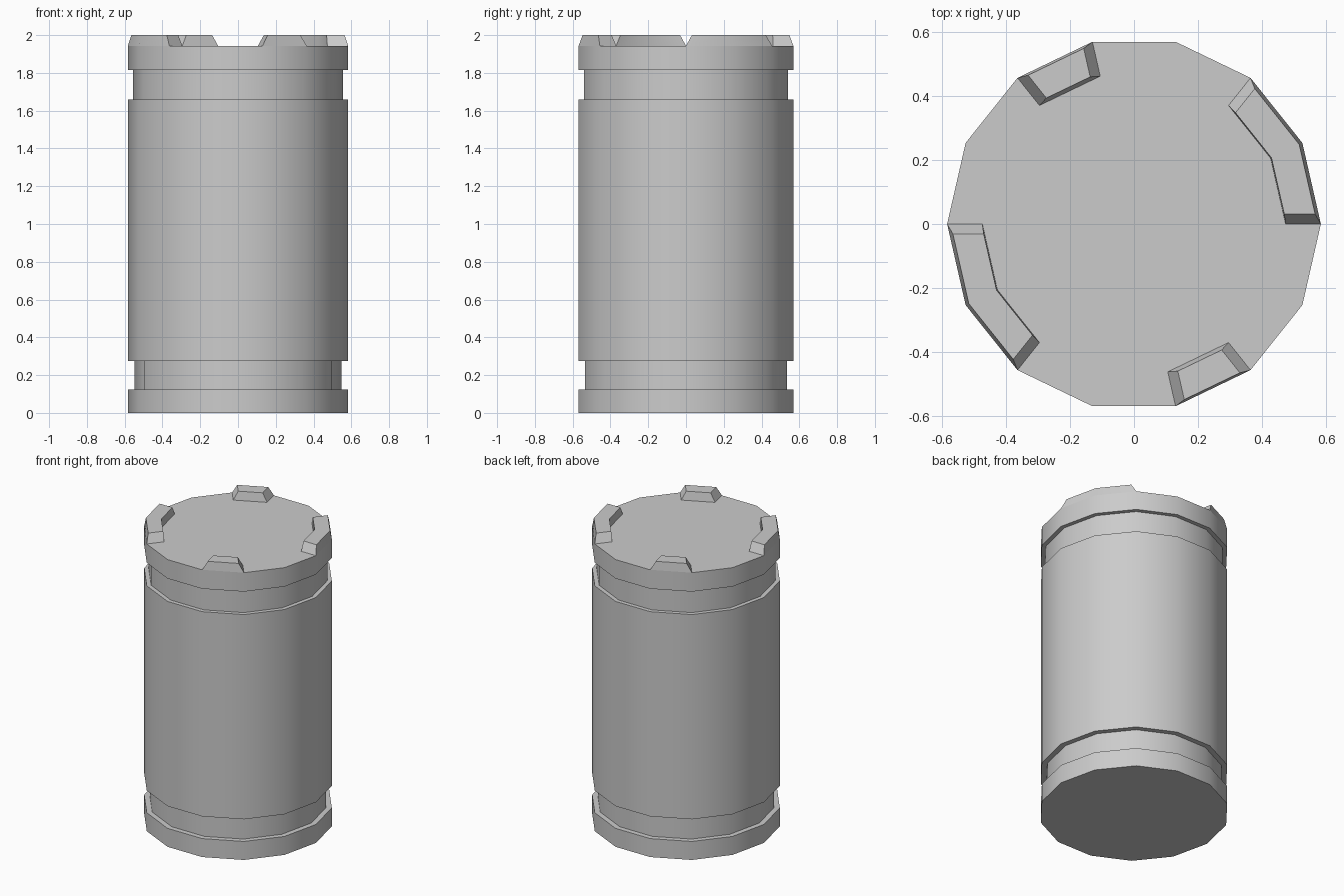
import bpy, bmesh
from math import cos, sin, pi, radians
from mathutils import Vector

if "Cube" in bpy.data.objects:
    bpy.data.objects.remove(bpy.data.objects["Cube"])

SIDES = 14
STEP = 2 * pi / SIDES
R = 0.583          # main radius
DECK = 1.943       # height of the flat lid
TOP = 2.0          # height of the lugs


def ring_point(r, i, z):
    return Vector((r * cos(i * STEP), r * sin(i * STEP), z))


def make_object(name, bm):
    bmesh.ops.recalc_face_normals(bm, faces=bm.faces)
    mesh = bpy.data.meshes.new(name)
    bm.to_mesh(mesh)
    bm.free()
    obj = bpy.data.objects.new(name, mesh)
    bpy.context.collection.objects.link(obj)
    bpy.ops.object.select_all(action='DESELECT')
    obj.select_set(True)
    bpy.context.view_layer.objects.active = obj
    bpy.ops.object.shade_smooth_by_angle(angle=radians(30))
    return obj


def lathe(name, profile):
    """Spin (radius, z) points into a closed 14-sided solid."""
    bm = bmesh.new()
    rings = [[bm.verts.new(ring_point(r, i, z)) for i in range(SIDES)] for r, z in profile]
    for a, b in zip(rings, rings[1:]):
        for i in range(SIDES):
            j = (i + 1) % SIDES
            bm.faces.new((a[i], a[j], b[j], b[i]))
    bm.faces.new(rings[0])
    bm.faces.new(rings[-1])
    return make_object(name, bm)


def lug(name, start, count, r_in, out_inset, in_inset, slope=0.032):
    """Raised rim block following `count` sides, with sloped ends."""
    bm = bmesh.new()
    sections = []
    for k in range(count + 1):
        i = start + k
        radial = ring_point(1, i, 0)
        # slide the top of each end along its rim side
        shift = Vector()
        if k == 0:
            shift = (ring_point(1, i + 1, 0) - radial).normalized() * slope
        elif k == count:
            shift = (ring_point(1, i - 1, 0) - radial).normalized() * slope
        pts = [ring_point(R, i, DECK),
               ring_point(R - out_inset, i, TOP) + shift,
               ring_point(r_in + in_inset, i, TOP) + shift,
               ring_point(r_in, i, DECK)]
        sections.append([bm.verts.new(p) for p in pts])
    for a, b in zip(sections, sections[1:]):
        for j in range(3):
            bm.faces.new((a[j], a[j + 1], b[j + 1], b[j]))
    bm.faces.new(sections[0])
    bm.faces.new(sections[-1])
    return make_object(name, bm)


# canister body with two recessed bands
lathe("canister_body", [
    (R, 0), (R, 0.125), (0.548, 0.125), (0.548, 0.275), (R, 0.275),
    (R, 1.66), (0.555, 1.66), (0.555, 1.815), (R, 1.815), (R, DECK)])

# two long and two short lugs, opposite each other
for n, turn in enumerate((0, SIDES // 2), 1):
    lug(f"long_lug_{n}", turn, 2, 0.473, 0.011, 0.003)
    lug(f"short_lug_{n}", turn + 4, 1, 0.473, 0.007, 0.012)
